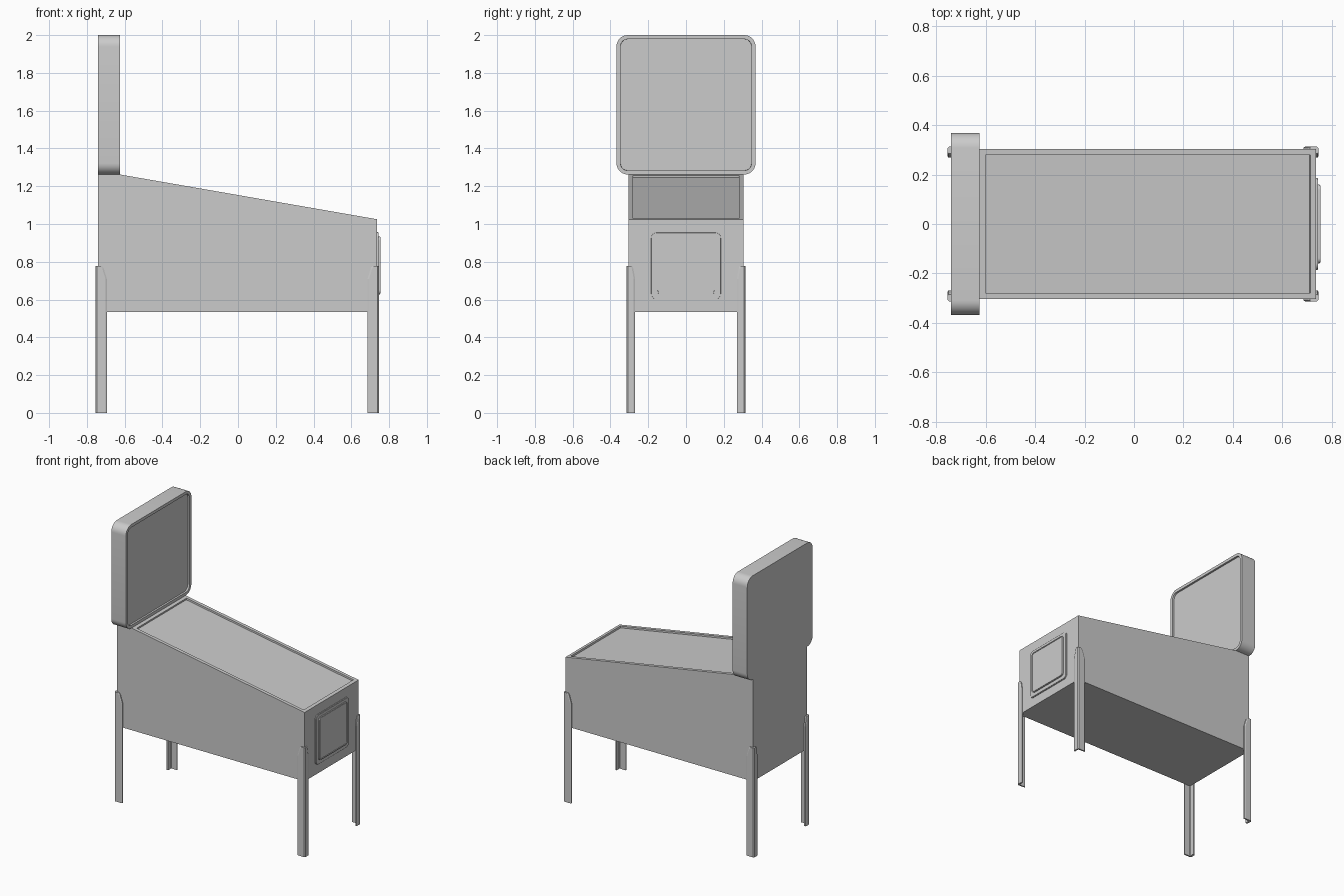
import bpy, bmesh, math
from mathutils import Vector

if "Cube" in bpy.data.objects:
    bpy.data.objects.remove(bpy.data.objects["Cube"])

grey = bpy.data.materials.new("plain_grey")
grey.use_nodes = True
colour = (0.6, 0.6, 0.6, 1)
grey.diffuse_color = colour
grey.node_tree.nodes["Principled BSDF"].inputs["Base Color"].default_value = colour


def finish(name, bm, smooth=False):
    bmesh.ops.recalc_face_normals(bm, faces=bm.faces)
    mesh = bpy.data.meshes.new(name)
    bm.to_mesh(mesh)
    bm.free()
    obj = bpy.data.objects.new(name, mesh)
    bpy.context.collection.objects.link(obj)
    mesh.materials.append(grey)
    if smooth:
        bpy.ops.object.select_all(action='DESELECT')
        obj.select_set(True)
        bpy.context.view_layer.objects.active = obj
        bpy.ops.object.shade_smooth_by_angle(angle=math.radians(30))
    return obj


def prism(points, offset):
    """Extrude a closed polygon along an offset; return the mesh and its far cap."""
    bm = bmesh.new()
    base = bm.faces.new([bm.verts.new(p) for p in points])
    cap = bmesh.ops.extrude_face_region(bm, geom=[base], use_keep_orig=True)["geom"]
    far = [f for f in cap if isinstance(f, bmesh.types.BMFace)][0]
    bmesh.ops.translate(bm, vec=offset, verts=far.verts)
    bmesh.ops.recalc_face_normals(bm, faces=bm.faces)
    return bm, far


def rounded_rect(x, half_w, z0, z1, r, steps=8):
    """Rounded rectangle facing along x."""
    pts = []
    corners = [(half_w - r, z1 - r), (r - half_w, z1 - r),
               (r - half_w, z0 + r), (half_w - r, z0 + r)]
    for i, (cy, cz) in enumerate(corners):
        for s in range(steps + 1):
            a = math.pi / 2 * (i + s / steps)
            pts.append((x, cy + r * math.cos(a), cz + r * math.sin(a)))
    return pts


def step(bm, face, border, rise):
    """Inset a face, then move it along its normal with a vertical wall."""
    bmesh.ops.inset_region(bm, faces=[face], thickness=border, use_even_offset=True)
    if rise:
        normal = face.normal.copy()
        bmesh.ops.inset_region(bm, faces=[face], thickness=0.0005, use_even_offset=True)
        bmesh.ops.translate(bm, vec=normal * rise, verts=face.verts)


# Cabinet with a sloping, recessed playfield
W = 0.304
side = [(-0.74, 0.535), (0.737, 0.535), (0.737, 1.025), (-0.625, 1.262), (-0.74, 1.262)]
bm, _ = prism([(x, -W, z) for x, z in side], Vector((0, 2 * W, 0)))
bm.normal_update()
slope = next(f for f in bm.faces if f.normal.z > 0.9 and f.normal.x > 0.05)
step(bm, slope, 0.024, -0.012)
finish("cabinet", bm)

# Upright display box with rounded corners and a sunken screen
bm, front = prism(rounded_rect(-0.74, 0.368, 1.262, 2.0, 0.06), Vector((0.115, 0, 0)))
step(bm, front, 0.021, -0.013)
finish("backbox", bm, True)

# Coin door: a thin frame carrying a raised panel with a lip
bm, front = prism(rounded_rect(0.735, 0.187, 0.6, 0.957, 0.03), Vector((0.007, 0, 0)))
step(bm, front, 0.003, 0.003)
finish("door_frame", bm, True)
bm, front = prism(rounded_rect(0.74, 0.16, 0.628, 0.934, 0.022), Vector((0.011, 0, 0)))
step(bm, front, 0.003, 0.003)
step(bm, front, 0.006, -0.003)
finish("door_panel", bm, True)


def leg(name, corner_x, sx, sy, t):
    """Folded angle leg, its flanges narrowing at the top."""
    cy, c = 0.314, 0.008
    thick = 0.01
    len_x, len_y = 0.061, 0.045

    def section(z, nx, ny):
        lx, ly = len_x - nx, len_y - ny
        outline = [(c, 0), (lx - c, 0), (lx, c / 2), (lx, thick), (t + c / 2, thick),
                   (t, thick + c / 2), (t, ly), (c / 2, ly), (0, ly - c), (0, c)]
        return [(sx * (corner_x - u), sy * (cy - v), z) for u, v in outline]

    bm = bmesh.new()
    rings = [[bm.verts.new(p) for p in section(*s)]
             for s in ((0, 0, 0), (0.71, 0, 0), (0.765, 0.017, 0.01), (0.778, 0.026, 0.016))]
    for low, high in zip(rings, rings[1:]):
        for i in range(len(low)):
            j = (i + 1) % len(low)
            bm.faces.new((low[i], low[j], high[j], high[i]))
    bm.faces.new(rings[0])
    bm.faces.new(rings[-1])
    finish(name, bm)


# Four legs wrapping the cabinet corners
for sy, side_name in ((1, "back"), (-1, "front")):
    leg(f"left_{side_name}_leg", 0.747, 1, sy, 0.011)
    leg(f"right_{side_name}_leg", 0.755, -1, sy, 0.016)
